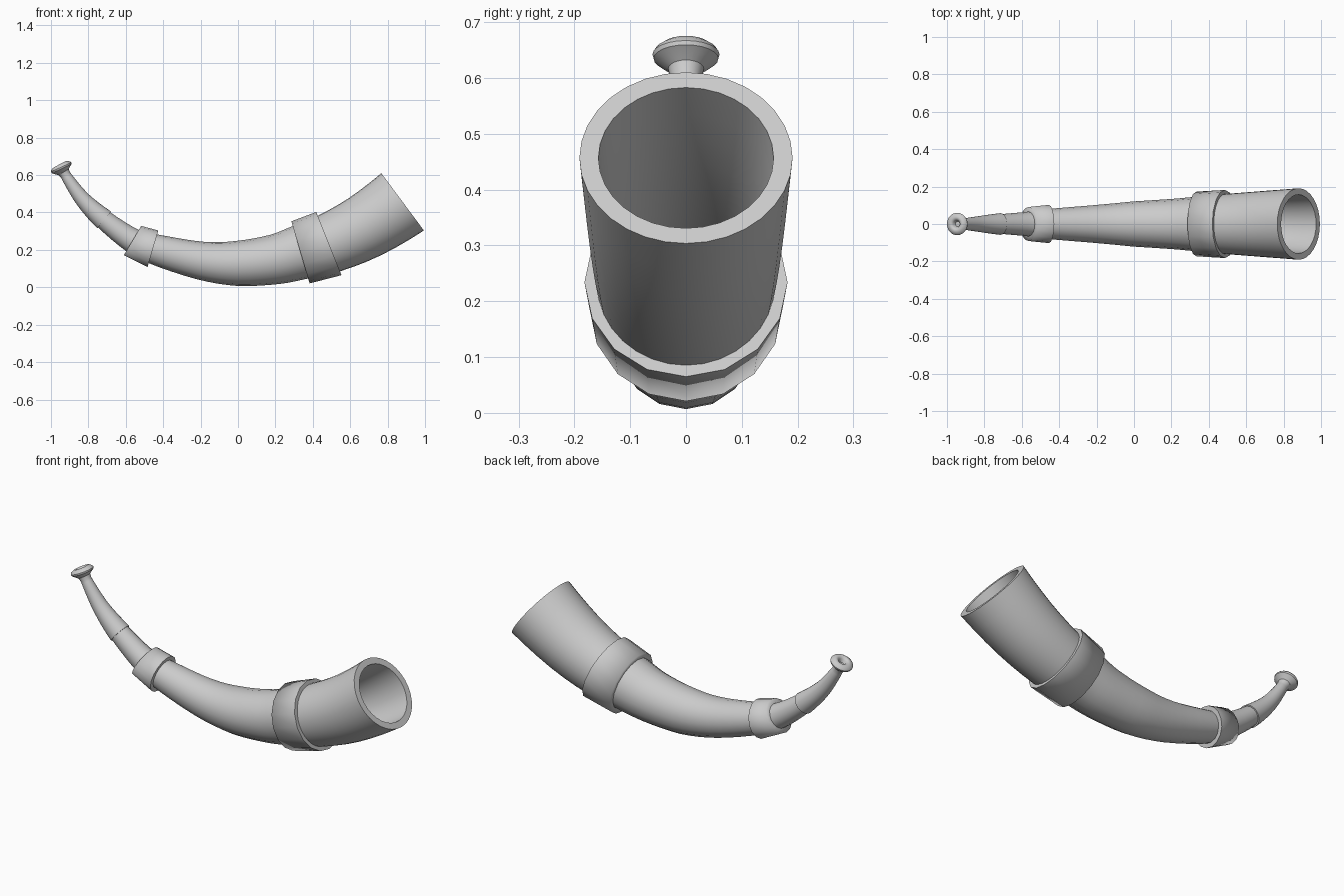
import bpy
import bmesh
import math
from mathutils import Vector

cube = bpy.data.objects.get("Cube")
if cube:
    bpy.data.objects.remove(cube, do_unlink=True)

# Single grey material
grey = bpy.data.materials.new("horn grey")
grey.use_nodes = True
colour = (0.6, 0.6, 0.6, 1)
grey.diffuse_color = colour
grey.node_tree.nodes["Principled BSDF"].inputs["Base Color"].default_value = colour

# Centre line in x, z; first and last points only steer the end directions
PATH = [(-0.99, 0.73), (-0.954, 0.66), (-0.922, 0.60), (-0.83, 0.47),
        (-0.715, 0.36), (-0.564, 0.25), (-0.455, 0.206), (-0.2, 0.143),
        (0, 0.128), (0.2, 0.15), (0.334, 0.187), (0.486, 0.234),
        (0.68, 0.325), (0.88, 0.457), (1.05, 0.60)]
PATH = [Vector((x, 0, z)) for x, z in PATH]


def centre_line(t):
    """Position and direction on a smooth curve through the path points."""
    i = min(int(t), len(PATH) - 4)
    u = t - i
    a, b, c, d = PATH[i:i + 4]
    k1, k2, k3 = c - a, 2 * a - 5 * b + 4 * c - d, 3 * b - a - 3 * c + d
    pos = b + (k1 * u + k2 * u * u + k3 * u ** 3) / 2
    return pos, (k1 + 2 * k2 * u + 3 * k3 * u * u).normalized()


def refine(stations, steps):
    """Insert evenly blended stations between the given ones."""
    out = [stations[0]]
    for (t0, r0), (t1, r1) in zip(stations, stations[1:]):
        for s in range(1, steps + 1):
            f = s / steps
            out.append((t0 + (t1 - t0) * f, r0 + (r1 - r0) * f))
    return out


def sweep(name, stations, sides, cap_end=False):
    """Skin round rings set along the centre line."""
    bm = bmesh.new()
    rings = []
    for t, radius in stations:
        pos, along = centre_line(t)
        side = Vector((0, 1, 0))
        up = along.cross(side)
        ring = []
        for k in range(sides):
            angle = math.tau * k / sides
            ring.append(bm.verts.new(
                pos + radius * (side * math.cos(angle) + up * math.sin(angle))))
        rings.append(ring)
    for a, b in zip(rings, rings[1:]):
        for k in range(sides):
            n = (k + 1) % sides
            bm.faces.new((a[k], a[n], b[n], b[k]))
    if cap_end:
        bm.faces.new(rings[-1])
    # Rings that run toward the bell face inward by default
    bm.normal_update()
    first = bm.faces[:][0]
    pos, along = centre_line(stations[0][0])
    outward = first.calc_center_median() - pos
    outward -= along * outward.dot(along)
    if abs(first.normal.dot(along)) < 0.9 and first.normal.dot(outward) < 0:
        bmesh.ops.reverse_faces(bm, faces=bm.faces[:])
    mesh = bpy.data.meshes.new(name)
    bm.to_mesh(mesh)
    bm.free()
    mesh.materials.append(grey)
    obj = bpy.data.objects.new(name, mesh)
    bpy.context.collection.objects.link(obj)
    bpy.ops.object.select_all(action="DESELECT")
    obj.select_set(True)
    bpy.context.view_layer.objects.active = obj
    bpy.ops.object.shade_smooth_by_angle(angle=math.radians(35))
    return obj


# Curved tapering body
sweep("horn_body", refine([(3, 0.052), (4, 0.066), (5, 0.08), (6, 0.102),
                           (7, 0.121), (8, 0.134), (9, 0.146), (9.5, 0.152)], 4), 16)

# Bell with rim and hollow bore
outer = refine([(9.5, 0.152), (10, 0.16), (12, 0.191)], 6)
bore = refine([(12, 0.157), (10, 0.13), (8, 0.105), (6, 0.075)], 6)
sweep("bell", outer + bore, 32, cap_end=True)


# Collars: straight bands with flat ring ends
def collar(name, t0, r0, t1, r1, depth):
    obj = sweep(name, [(t0, r0), (t1, r1), (t1, r1 - depth),
                       (t0, r0 - depth), (t0, r0)], 16)
    bm = bmesh.new()
    bm.from_mesh(obj.data)
    bmesh.ops.remove_doubles(bm, verts=bm.verts[:], dist=0.0001)
    bmesh.ops.recalc_face_normals(bm, faces=bm.faces[:])
    bm.to_mesh(obj.data)
    bm.free()


collar("large_collar", 9, 0.173, 10, 0.182, 0.04)
collar("small_collar", 4, 0.091, 5, 0.102, 0.035)

# Mouthpiece: stem, flared knob and blow hole
knob = [(0.8, 0.032), (0.62, 0.048), (0.48, 0.058), (0.32, 0.06), (0.18, 0.055),
        (0.07, 0.045), (0.03, 0.036), (0.06, 0.027), (0.18, 0.02), (0.5, 0.014)]
stem = refine([(3, 0.058), (2, 0.042), (1.4, 0.033), (1, 0.028)], 4)
sweep("mouthpiece", [(3, 0.045)] + stem + knob, 24, cap_end=True)
